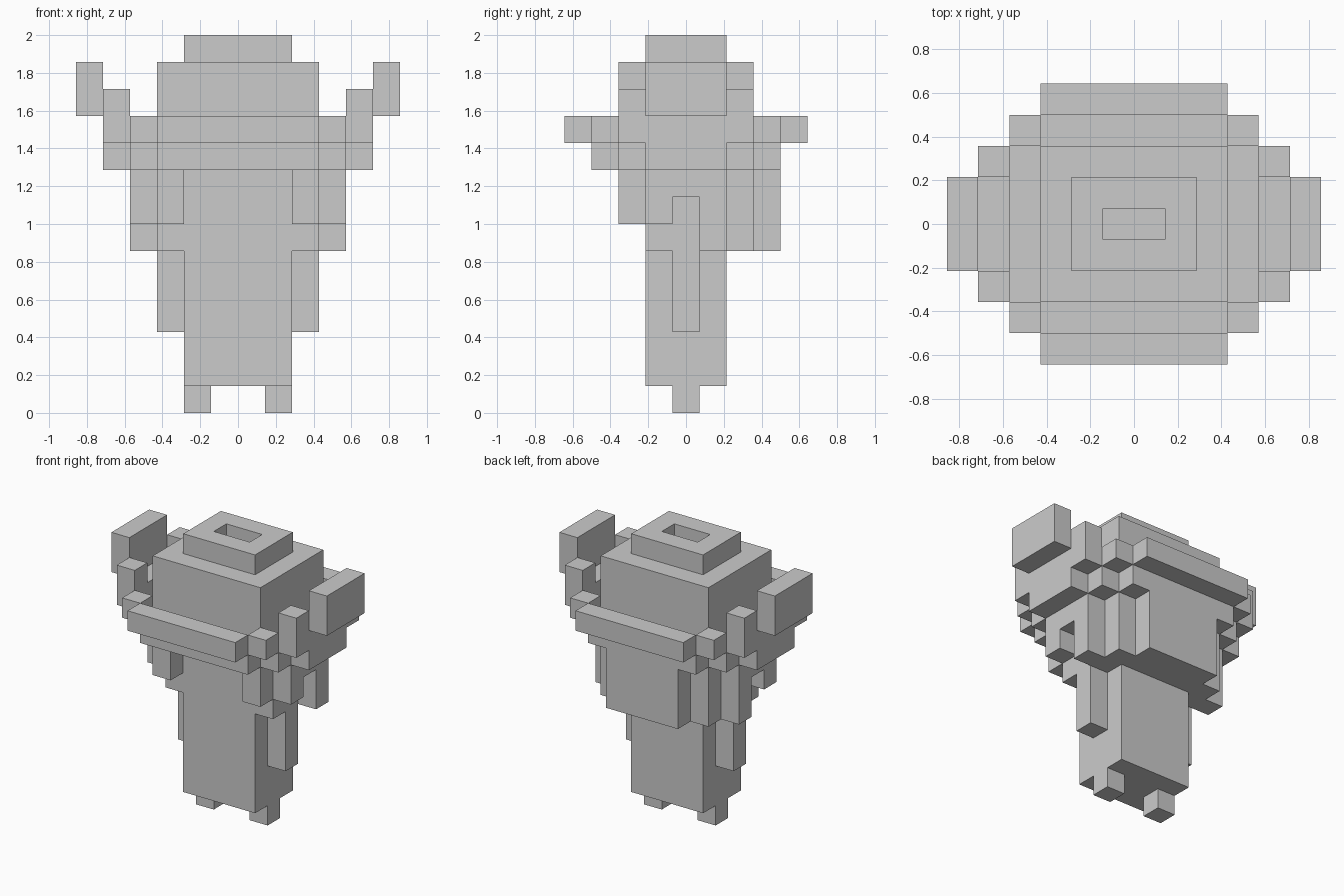
import bpy, bmesh
from math import radians

if "Cube" in bpy.data.objects:
    bpy.data.objects.remove(bpy.data.objects["Cube"])

U = 1 / 7  # one block

# Boxes in block units: x range (mirrored to -x), inclusive y rows (row 0 centred on y=0), z range
PARTS = {
    "feet": [((1, 2), (0, 0), (0, 1))],
    "lower_body": [((0, 2), (-1, 1), (1, 9))],
    "side_post": [((2, 3), (0, 0), (3, 8))],
    "waist": [((2, 3), (-1, 1), (6, 9)),
              ((3, 4), (-1, -1), (7, 9)),
              ((3, 4), (1, 1), (6, 9)),
              ((3, 4), (0, 0), (8, 9))],
    "front_corner": [((2, 3), (-2, -2), (7, 9))],
    "back_panel": [((0, 2), (2, 3), (6, 9)),
                   ((2, 3), (2, 2), (6, 9))],
    "collar_base": [((0, 4), (-2, 2), (9, 10)),
                    ((0, 3), (-3, 3), (9, 10)),
                    ((4, 5), (-1, 1), (9, 11))],
    "front_rim": [((0, 3), (-4, -4), (10, 11))],
    "back_rim": [((0, 3), (4, 4), (10, 11))],
    "rim_corners": [((3, 4), (-3, -3), (10, 11)),
                    ((3, 4), (3, 3), (10, 11)),
                    ((4, 5), (-2, -2), (10, 12)),
                    ((4, 5), (2, 2), (10, 12))],
    "side_wings": [((5, 6), (-1, 1), (11, 13))],
    "head": [((0, 3), (-2, 2), (10, 13))],
    "top_cap": [((0, 2), (-1, 1), (13, 14))],
}
HOLE = {(i, 0, 13) for i in (-1, 0)}  # opening in the cap


def cells(boxes):
    out = set()
    for (x0, x1), (y0, y1), (z0, z1) in boxes:
        for i in range(x0, x1):
            for j in range(y0, y1 + 1):
                for k in range(z0, z1):
                    out |= {(i, j, k), (-1 - i, j, k)}
    return out - HOLE


def build(name, own, solid):
    """Skin the part, leaving out faces buried against other blocks."""
    bm = bmesh.new()
    for c in own:
        for axis in range(3):
            for side in (0, 1):
                n = list(c)
                n[axis] += 2 * side - 1
                if tuple(n) in solid:
                    continue
                a, b = (axis + 1) % 3, (axis + 2) % 3
                ring = [(0, 0), (1, 0), (1, 1), (0, 1)]
                verts = []
                for da, db in (ring if side else ring[::-1]):
                    p = list(c)
                    p[axis] += side
                    p[a] += da
                    p[b] += db
                    verts.append(bm.verts.new((p[0] * U, (p[1] - 0.5) * U, p[2] * U)))
                bm.faces.new(verts)
    bmesh.ops.remove_doubles(bm, verts=bm.verts, dist=1e-4)
    # merge coplanar squares into large flat faces
    bmesh.ops.dissolve_limit(bm, angle_limit=radians(1),
                             verts=bm.verts, edges=bm.edges)
    mesh = bpy.data.meshes.new(name)
    bm.to_mesh(mesh)
    bm.free()
    bpy.context.collection.objects.link(bpy.data.objects.new(name, mesh))


groups, solid = {}, set()
for name, boxes in PARTS.items():
    groups[name] = cells(boxes) - solid
    solid |= groups[name]
for name, own in groups.items():
    build(name, own, solid)
